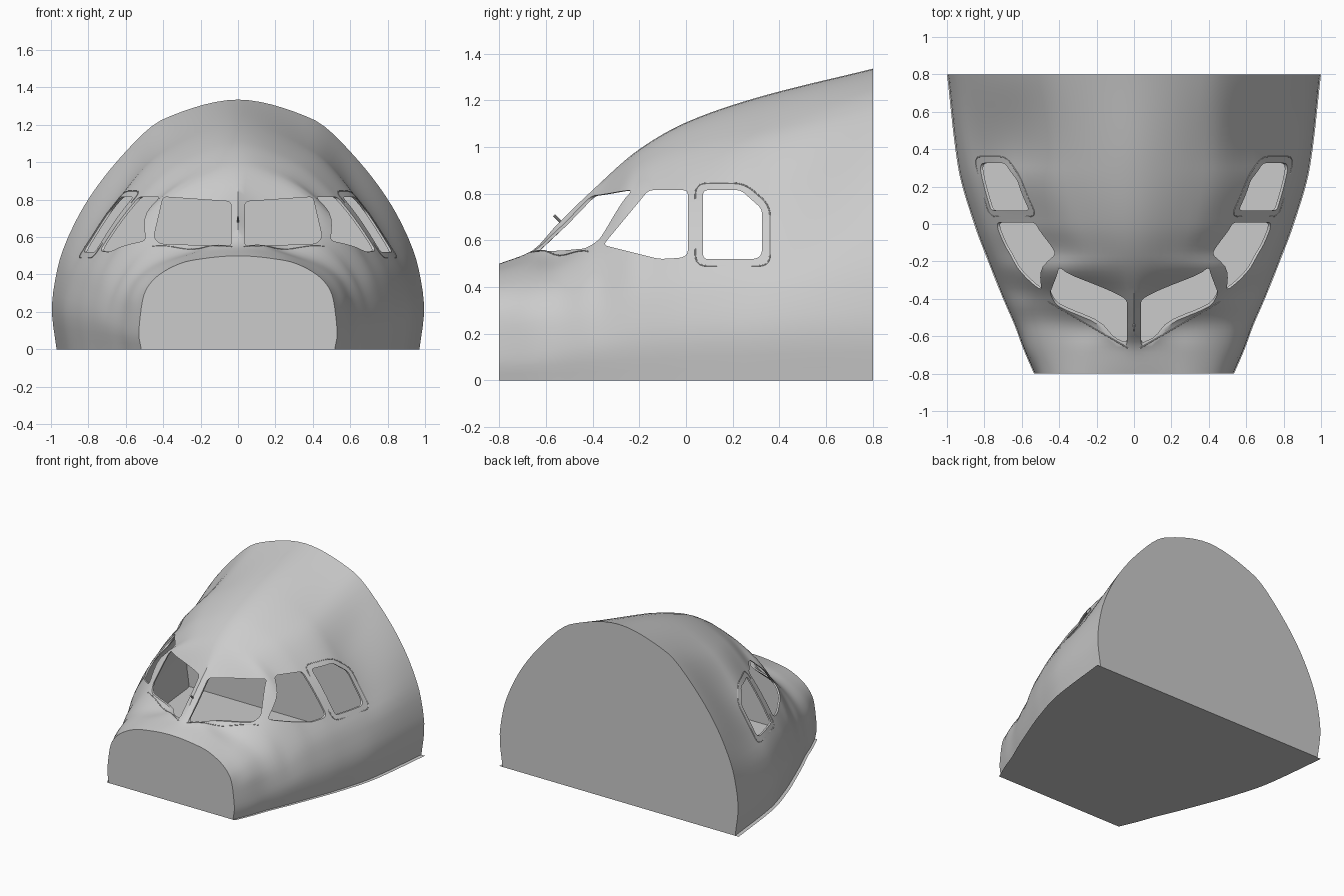
import bpy, bmesh
from mathutils import Vector
from mathutils.bvhtree import BVHTree

if "Cube" in bpy.data.objects:
    bpy.data.objects.remove(bpy.data.objects["Cube"])

# Stations: y, half width, crown height, four side points (x, z) from low to high
STATIONS = [
    (-.80, .53, .50, (.52, .20), (.50, .30), (.42, .40), (.25, .475)),
    (-.66, .59, .555, (.575, .25), (.53, .35), (.42, .44), (.22, .515)),
    (-.55, .63, .67, (.61, .25), (.55, .37), (.42, .47), (.19, .55)),
    (-.40, .695, .815, (.675, .25), (.62, .38), (.46, .565), (.22, .70)),
    (-.20, .775, .99, (.74, .35), (.65, .53), (.41, .815), (.22, .93)),
    (.00, .85, 1.105, (.81, .38), (.725, .545), (.53, .81), (.31, 1.0)),
    (.30, .935, 1.21, (.89, .40), (.81, .54), (.635, .81), (.40, 1.06)),
    (.80, .995, 1.335, (.968, .42), (.86, .70), (.594, 1.064), (.39, 1.235)),
]
NY, NS = 56, 30


def smooth(ts, vs, t, end=None):
    """Shape-preserving cubic through (ts, vs), evaluated at t."""
    n = len(ts)
    d = [(vs[i + 1] - vs[i]) / (ts[i + 1] - ts[i]) for i in range(n - 1)]
    m = [d[0]] + [2 * a * b / (a + b) if a * b > 0 else 0 for a, b in zip(d, d[1:])]
    m.append(d[-1] * (1 if end is None else end))
    i = max(k for k in range(n - 1) if k == 0 or ts[k] <= t)
    h = ts[i + 1] - ts[i]
    s = (t - ts[i]) / h
    return ((2*s**3 - 3*s*s + 1) * vs[i] + (s**3 - 2*s*s + s) * h * m[i]
            + (3*s*s - 2*s**3) * vs[i + 1] + (s**3 - s*s) * h * m[i + 1])


YS = [s[0] for s in STATIONS]
CTRL = [[(.975 * w, 0), (w, .16 * t), *mid, (0, t)] for _, w, t, *mid in STATIONS]


def section(y):
    """Half cross-section at y, from the floor up to the crown."""
    pts = [[smooth(YS, [c[k][a] for c in CTRL], y) for a in (0, 1)] for k in range(7)]
    ts = [0]
    for p, q in zip(pts, pts[1:]):
        ts.append(ts[-1] + (Vector(q) - Vector(p)).length)
    # the crown is creased along the windscreen post, round elsewhere
    crease = max(0, min(1, (-.2 - y) / .15, (y + .72) / .08))
    out = []
    for i in range(NS + 1):
        t = ts[-1] * i / NS
        out.append((smooth(ts, [p[0] for p in pts], t),
                    smooth(ts, [p[1] for p in pts], t, crease)))
    out[-1] = (0, pts[-1][1])
    return out


def make(name, bm):
    bmesh.ops.recalc_face_normals(bm, faces=bm.faces)
    me = bpy.data.meshes.new(name)
    bm.to_mesh(me)
    ob = bpy.data.objects.new(name, me)
    bpy.context.collection.objects.link(ob)
    return ob


def rounded(poly, r=.022, steps=5):
    """Polygon with its corners rounded off."""
    out = []
    for i, p in enumerate(poly):
        p = Vector(p)
        a, b = Vector(poly[i - 1]) - p, Vector(poly[(i + 1) % len(poly)]) - p
        a, b = (v.normalized() * min(r, v.length * .45) for v in (a, b))
        for k in range(steps + 1):
            s = k / steps
            out.append(p + a * (1 - s)**2 + b * s * s)
    return out


# Nose skin with front and back walls
bm = bmesh.new()
rows = []
for j in range(NY + 1):
    y = -.8 + 1.6 * j / NY
    half = section(y)
    ring = [(x, z) for x, z in half] + [(-x, z) for x, z in half[-2::-1]]
    rows.append([bm.verts.new((x, y, z)) for x, z in ring])
for r0, r1 in zip(rows, rows[1:]):
    for i in range(len(r0) - 1):
        bm.faces.new((r0[i], r0[i + 1], r1[i + 1], r1[i]))
bvh = BVHTree.FromBMesh(bm)
bm.faces.new(rows[0])
bm.faces.new(rows[-1])
skin = make("nose_shell", bm)
bm.free()

# Window outlines: windscreen in (x, z), side windows in (y, z)
WINDSCREEN = [(.037, .79), (.40, .815), (.45, .60), (.42, .565), (.037, .55)]
SIDE_FRONT = [(-.16, .815), (.008, .815), (.008, .54), (-.02, .525), (-.115, .52), (-.355, .58)]
SIDE_REAR = [(.073, .815), (.235, .815), (.325, .735), (.325, .54), (.30, .52), (.073, .52)]


def cutter(name, poly, axis, lo, hi):
    bm = bmesh.new()
    for s in (1, -1):
        def at(p, d):
            return (s * p[0], d, p[1]) if axis == 'y' else (s * d, p[0], p[1])
        out = rounded(poly)
        a = [bm.verts.new(at(p, lo)) for p in out]
        b = [bm.verts.new(at(p, hi)) for p in out]
        bm.faces.new(a)
        bm.faces.new(b)
        for i in range(len(a)):
            bm.faces.new((a[i - 1], a[i], b[i], b[i - 1]))
    ob = make(name, bm)
    bm.free()
    ob.hide_render = True
    return ob


cutters = [cutter("windscreen_cutter", WINDSCREEN, 'y', -1, .1),
           cutter("side_front_cutter", SIDE_FRONT, 'x', .3, 1.2),
           cutter("side_rear_cutter", SIDE_REAR, 'x', .3, 1.2)]
bpy.context.view_layer.objects.active = skin
skin.select_set(True)
mod = skin.modifiers.new("thickness", 'SOLIDIFY')
mod.thickness, mod.offset = .012, -1
bpy.ops.object.modifier_apply(modifier=mod.name)
for c in cutters:
    mod = skin.modifiers.new(c.name, 'BOOLEAN')
    mod.operation, mod.solver, mod.object = 'DIFFERENCE', 'EXACT', c
    bpy.ops.object.modifier_apply(modifier=mod.name)
    bpy.data.objects.remove(c)
bpy.ops.object.shade_smooth_by_angle(angle=.6)

# Floor plate, a touch wider than the skin
bm = bmesh.new()
edge = []
for j in range(NY + 1):
    y = -.8 + 1.6 * j / NY
    edge.append((smooth(YS, [s[1] for s in STATIONS], y) + .005, y))
outline = edge + [(-x, y) for x, y in reversed(edge)]
bm.faces.new([bm.verts.new((x, y, 0)) for x, y in outline])
make("floor", bm)
bm.free()


def bead(name, poly, axis, closed):
    """Fine raised seam projected onto the skin, on both sides."""
    cu = bpy.data.curves.new(name, 'CURVE')
    cu.dimensions, cu.bevel_depth, cu.bevel_resolution = '3D', .003, 1
    for s in (1, -1):
        hits = []
        for p in poly:
            if axis == 'x':
                hit = bvh.ray_cast(Vector((2 * s, p[0], p[1])), Vector((-s, 0, 0)))[0]
            else:
                hit = bvh.ray_cast(Vector((s * p[0], p[1], 3)), Vector((0, 0, -1)))[0]
            if hit:
                hits.append(hit)
        sp = cu.splines.new('POLY')
        sp.points.add(len(hits) - 1)
        for pt, h in zip(sp.points, hits):
            pt.co = (*h, 1)
        sp.use_cyclic_u = closed
    bpy.context.collection.objects.link(bpy.data.objects.new(name, cu))


# Seam around the rear side window, and sill line below the windscreen
bead("side_window_seam", rounded([(.04, .845), (.25, .845), (.36, .75), (.36, .49), (.04, .49)], .05),
     'x', True)
bead("windscreen_sill", [(.03 + .43 * k / 12, -.665 + .25 * k / 12) for k in range(13)], 'z', False)

# Small probe on the centre post
bpy.ops.mesh.primitive_cylinder_add(vertices=10, radius=.006, depth=.05, location=(0, -.548, .69),
                                    rotation=(.8, 0, 0))
bpy.context.object.name = "post_probe"
